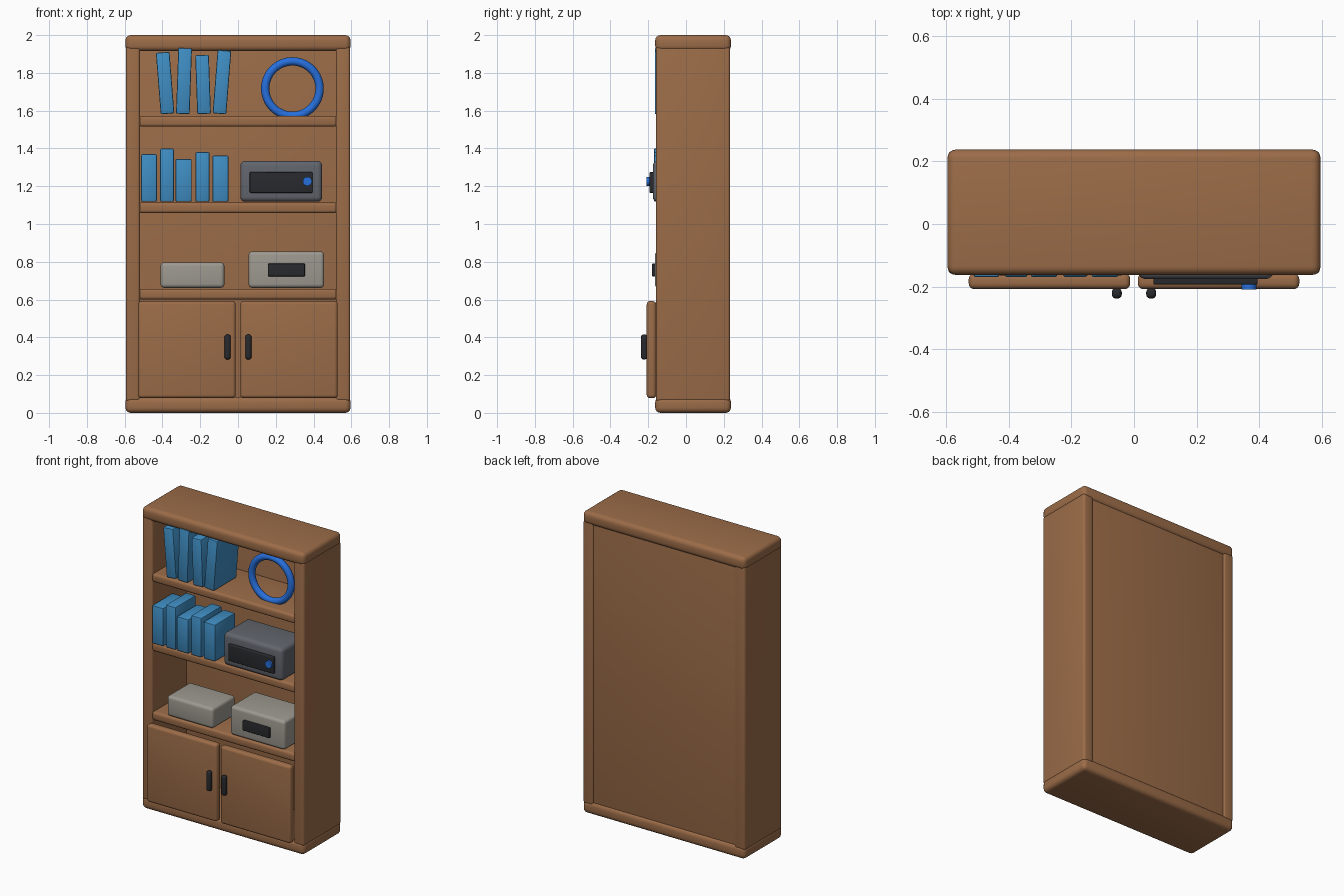
import bpy
from math import radians

if "Cube" in bpy.data.objects:
    bpy.data.objects.remove(bpy.data.objects["Cube"])


def material(name, r, g, b):
    m = bpy.data.materials.new(name)
    m.diffuse_color = (r, g, b, 1)
    m.use_nodes = True
    m.node_tree.nodes["Principled BSDF"].inputs["Base Color"].default_value = m.diffuse_color
    return m


WOOD = material("wood", 0.33, 0.15, 0.065)
BOOK = material("book_blue", 0.05, 0.27, 0.55)
RING = material("ring_blue", 0.02, 0.16, 0.72)
METAL = material("dark_metal", 0.12, 0.13, 0.15)
BLACK = material("black", 0.022, 0.023, 0.027)
GREY = material("light_grey", 0.34, 0.32, 0.28)


def finish(obj, name, mat):
    obj.name = name
    obj.data.materials.append(mat)
    bpy.ops.object.shade_smooth_by_angle(angle=radians(35))
    return obj


def box(name, x, y, z, mat, bevel=0.015, tilt=0, segments=4):
    """Rounded box from (min, max) ranges, optionally leaning sideways."""
    centre = [(a + b) / 2 for a, b in (x, y, z)]
    bpy.ops.mesh.primitive_cube_add(size=1, location=centre)
    obj = bpy.context.object
    obj.scale = [b - a for a, b in (x, y, z)]
    bpy.ops.object.transform_apply(location=False, rotation=False, scale=True)
    obj.rotation_euler.y = radians(tilt)
    mod = obj.modifiers.new("round", 'BEVEL')
    mod.width = bevel
    mod.segments = segments
    bpy.ops.object.modifier_apply(modifier=mod.name)
    return finish(obj, name, mat)


# Carcass
BODY = (-0.163, 0.238)
box("base_board", (-0.596, 0.596), BODY, (0, 0.085), WOOD, 0.028)
box("top_board", (-0.596, 0.596), BODY, (1.915, 2.0), WOOD, 0.028)
box("back_panel", (-0.53, 0.53), (0.2, 0.225), (0.07, 1.93), WOOD, 0.004)
for i, z in enumerate((0.60, 1.057, 1.515)):
    box(f"shelf_{i + 1}", (-0.525, 0.525), (-0.155, 0.205), (z, z + 0.057), WOOD, 0.016)

# Sides, doors and handles, mirrored
for side, s in (("left", -1), ("right", 1)):
    def span(a, b):
        return tuple(sorted((s * a, s * b)))
    box(f"{side}_side", span(0.518, 0.594), (-0.16, 0.234), (0.06, 1.94), WOOD, 0.016)
    box(f"{side}_door", span(0.012, 0.528), (-0.208, -0.158), (0.078, 0.592), WOOD, 0.018)
    box(f"{side}_handle", span(0.039, 0.071), (-0.238, -0.205), (0.283, 0.415), BLACK, 0.013)

# Leaning books on the top shelf: centre x, height, lean angle
for i, (x, h, tilt) in enumerate(((-0.386, 0.326, -4.5), (-0.286, 0.348, 2),
                                  (-0.185, 0.312, -2), (-0.085, 0.336, 4.5))):
    box(f"leaning_book_{i + 1}", (x - 0.036, x + 0.036), (-0.165, 0.075),
        (1.583, 1.583 + h), BOOK, 0.007, tilt, 2)

# Upright books on the middle shelf: left, right, top
for i, (a, b, top) in enumerate(((-0.513, -0.43, 1.37), (-0.412, -0.34, 1.40),
                                 (-0.331, -0.245, 1.345), (-0.226, -0.15, 1.38),
                                 (-0.136, -0.05, 1.362))):
    box(f"upright_book_{i + 1}", (a, b), (-0.17, 0.045), (1.118, top), BOOK, 0.008, 0, 2)

# Ring standing on the top shelf
bpy.ops.mesh.primitive_torus_add(major_radius=0.144, minor_radius=0.022, major_segments=64,
                                 minor_segments=16, location=(0.288, -0.06, 1.717),
                                 rotation=(radians(90), 0, 0))
finish(bpy.context.object, "ring", RING)

# Radio with display and knob
box("radio_body", (0.012, 0.446), (-0.176, 0.085), (1.118, 1.334), METAL, 0.026)
box("radio_display", (0.062, 0.395), (-0.194, -0.165), (1.165, 1.275), BLACK, 0.006)
bpy.ops.mesh.primitive_cylinder_add(radius=0.024, depth=0.03, vertices=32,
                                    location=(0.367, -0.194, 1.226),
                                    rotation=(radians(90), 0, 0))
finish(bpy.context.object, "radio_knob", RING)

# Storage boxes on the lower shelf
box("low_box", (-0.41, -0.072), (-0.163, 0.08), (0.662, 0.797), GREY, 0.02)
box("tall_box", (0.056, 0.456), (-0.165, 0.095), (0.662, 0.855), GREY, 0.02)
box("tall_box_label_plate", (0.158, 0.354), (-0.18, -0.155), (0.723, 0.79), BLACK, 0.005)
